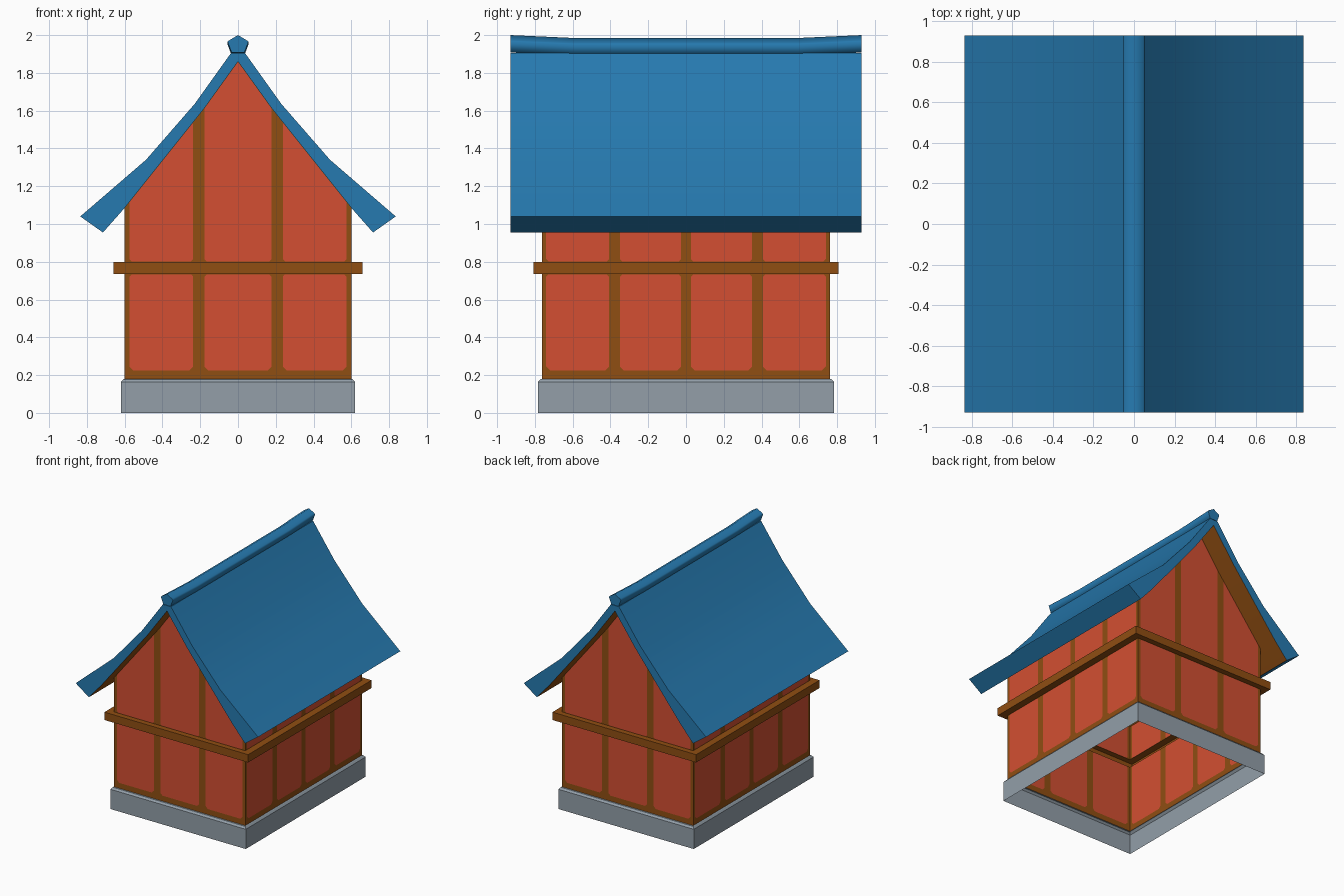
import bpy, bmesh, math
from mathutils import Vector
from mathutils.geometry import delaunay_2d_cdt

if "Cube" in bpy.data.objects:
    bpy.data.objects.remove(bpy.data.objects["Cube"])


def material(name, rgb):
    m = bpy.data.materials.new(name)
    lin = [(c / 255 / 12.92) if c < 11 else ((c / 255 + 0.055) / 1.055) ** 2.4 for c in rgb]
    m.diffuse_color = (*lin, 1)
    m.use_nodes = True
    m.node_tree.nodes["Principled BSDF"].inputs["Base Color"].default_value = m.diffuse_color
    return m


RED = material("red_panel", (211, 79, 50))
BROWN = material("brown_timber", (144, 78, 18))
BLUE = material("blue_roof", (38, 122, 176))
GRAY = material("gray_stone", (147, 159, 169))

HX, HY = 0.60, 0.762            # wall half sizes
Z0, Z1, Z2 = 0.18, 0.735, 0.80  # wall bottom, band bottom, band top
ROOF_Y = 0.93
OUTER = [(0.835, 1.04), (0.487, 1.34), (0.23, 1.635), (0.037, 1.905)]
UNDER = [(0.0, 1.86), (0.18, 1.61), (HX, 1.085), (0.715, 0.955)]


def finish(name, bm, mats, angle=None):
    me = bpy.data.meshes.new(name)
    bm.to_mesh(me)
    bm.free()
    for m in mats:
        me.materials.append(m)
    ob = bpy.data.objects.new(name, me)
    bpy.context.collection.objects.link(ob)
    if angle:
        me.shade_smooth()
        me.set_sharp_from_angle(angle=math.radians(angle))
    return ob


def ring_shell(name, rings, mat):
    """Open shell through stacked rectangles (half x, half y, z)."""
    bm = bmesh.new()
    loops = [[bm.verts.new((sx * x, sy * y, z)) for sx, sy in ((-1, -1), (1, -1), (1, 1), (-1, 1))]
             for x, y, z in rings]
    for a, b in zip(loops, loops[1:]):
        for i in range(4):
            j = (i + 1) % 4
            bm.faces.new((a[i], a[j], b[j], b[i]))
    finish(name, bm, [mat])


def sweep(bm, profile, stations):
    """Sweep a closed xz profile along y; stations are (y, dz)."""
    loops = [[bm.verts.new((x, y, z + dz)) for x, z in profile] for y, dz in stations]
    n = len(profile)
    for a, b in zip(loops, loops[1:]):
        for i in range(n):
            j = (i + 1) % n
            bm.faces.new((a[i], a[j], b[j], b[i]))
    bm.faces.new(loops[0])
    bm.faces.new(loops[-1])
    bmesh.ops.recalc_face_normals(bm, faces=bm.faces)


def gable_z(x):
    for (xa, za), (xb, zb) in zip(UNDER, UNDER[1:]):
        if abs(x) <= xb:
            return za + (zb - za) * (abs(x) - xa) / (xb - xa)


def panel(a, b, z0, z1, cb, ct):
    """Rectangle with clipped bottom (cb) and top (ct) corners."""
    return [(a + cb, z0), (b - cb, z0), (b, z0 + cb), (b, z1 - ct),
            (b - ct, z1), (a + ct, z1), (a, z1 - ct), (a, z0 + cb)]


def gable_panel(a, b):
    c, e = 0.012, 0.002
    z = Z2 + e
    top = [(b, gable_z(b) - e)] + ([(0, gable_z(0) - e)] if a < 0 < b else []) + [(a, gable_z(a) - e)]
    return [(a + c, z), (b - c, z), (b, z + c)] + top + [(a, z + c)]


def add_wall(bm, outline, panels, place):
    """Flat sheet cut into timber frame (0) and panels (1)."""
    pts, faces = [], []
    for poly in [outline] + panels:
        faces.append(list(range(len(pts), len(pts) + len(poly))))
        pts += [Vector(p) for p in poly]
    vs, _, fs, _, _, src = delaunay_2d_cdt(pts, [], faces, 1, 1e-5)
    bv = [bm.verts.new(place(v.x, v.y)) for v in vs]
    for f, ids in zip(fs, src):
        face = bm.faces.new([bv[i] for i in f])
        face.material_index = 1 if any(i > 0 for i in ids) else 0
        face.normal_update()
        c = face.calc_center_median()
        n = face.normal
        if n.x * c.x * (abs(n.x) > 0.5) + n.y * c.y * (abs(n.y) > 0.5) < 0:
            face.normal_flip()


# Walls: lower and upper sheets with painted panels
gable_cols = [(-0.575, -0.237), (-0.178, 0.178), (0.237, 0.575)]
side_cols = [(-0.74, -0.407), (-0.349, -0.026), (0.026, 0.349), (0.407, 0.74)]
eave = UNDER[2][1]


def rect(h, z0, z1):
    return [(-h, z0), (h, z0), (h, z1), (-h, z1)]


bm = bmesh.new()
for s in (-1, 1):
    gable = lambda u, z: (u, s * HY, z)
    side = lambda u, z: (s * HX, u, z)
    for h, cols, place in ((HX, gable_cols, gable), (HY, side_cols, side)):
        add_wall(bm, rect(h, Z0, Z1),
                 [panel(a, b, 0.225, Z1 - 0.002, 0.02, 0.012) for a, b in cols], place)
    add_wall(bm, rect(HY, Z2, eave),
             [panel(a, b, Z2 + 0.002, eave - 0.002, 0.012, 0.001) for a, b in side_cols], side)
    top = [(HX, eave), UNDER[1], UNDER[0], (-UNDER[1][0], UNDER[1][1]), (-HX, eave)]
    add_wall(bm, [(-HX, Z2), (HX, Z2)] + top, [gable_panel(a, b) for a, b in gable_cols], gable)
finish("walls", bm, [BROWN, RED])

# Stone base and timber band (open shells)
ring_shell("stone_base", [(0.62, 0.784, 0), (0.62, 0.784, 0.163), (0.607, 0.771, 0.178),
                          (HX, HY, Z0)], GRAY)
ring_shell("timber_band", [(HX, HY, Z1), (0.658, 0.807, Z1), (0.658, 0.807, Z2), (HX, HY, Z2)], BROWN)

# Curved roof with brown underside
bm = bmesh.new()
mirror = lambda pts: [(-x, z) for x, z in reversed(pts)]
sweep(bm, OUTER + mirror(OUTER) + mirror(UNDER[1:]) + UNDER, [(-ROOF_Y, 0), (ROOF_Y, 0)])
for f in bm.faces:
    c = f.calc_center_median()
    if abs(f.normal.y) < 0.5 and f.normal.z < 0 and f.normal.x * c.x < 0:
        f.material_index = 1
finish("roof", bm, [BLUE, BROWN], 30)

# Ridge cap, raised at both ends
bm = bmesh.new()
half = [(0.034, 1.908), (0.055, 1.965), (0.046, 1.973)]
sweep(bm, half + [(0, 2.0)] + mirror(half),
      [(-ROOF_Y, 0), (-0.6, -0.015), (0.6, -0.015), (ROOF_Y, 0)])
finish("ridge_cap", bm, [BLUE], 75)
